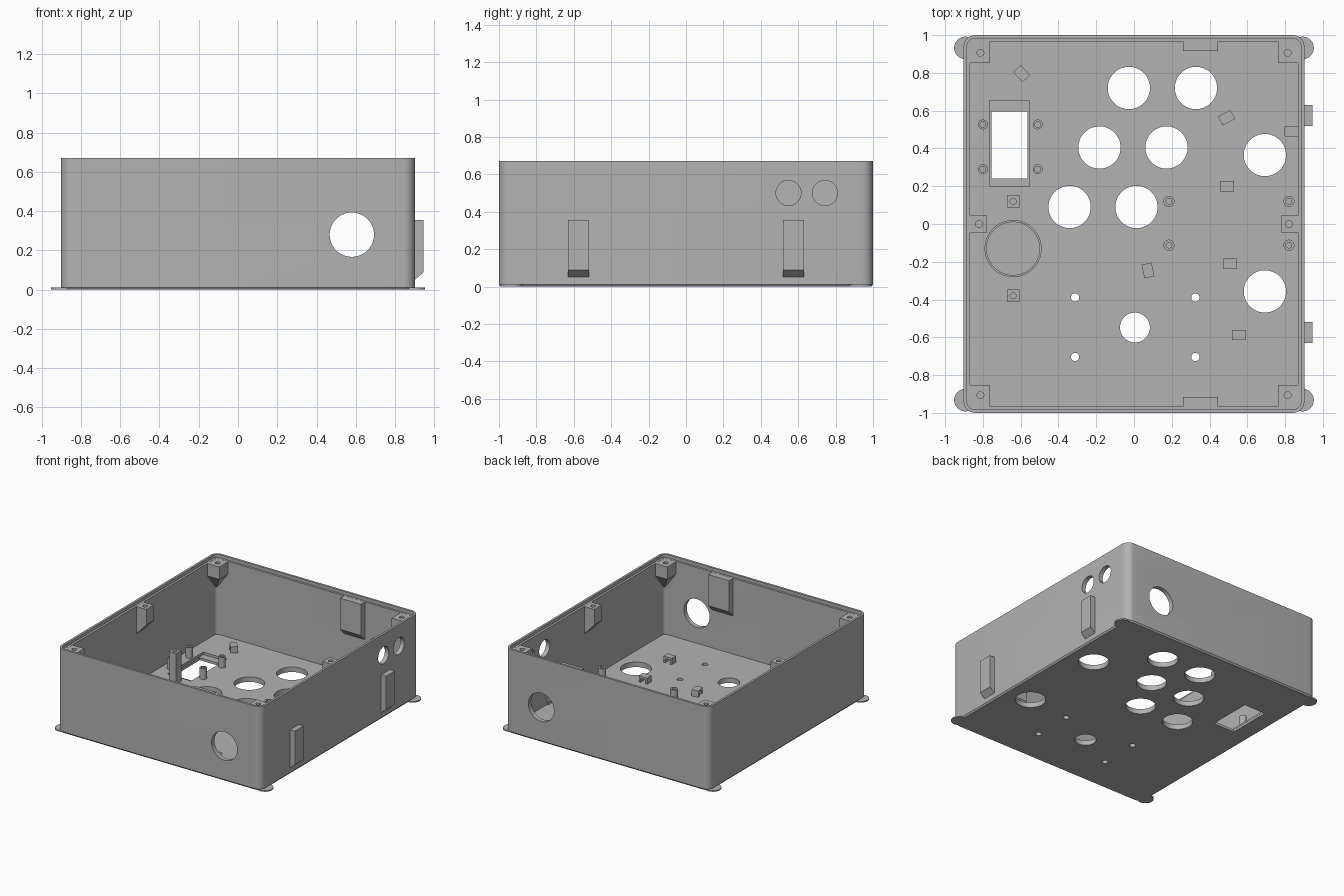
import bpy, bmesh, math
from mathutils import Matrix, Vector

if "Cube" in bpy.data.objects:
    bpy.data.objects.remove(bpy.data.objects["Cube"])

gray = bpy.data.materials.new("plastic_gray")
gray.diffuse_color = (0.45, 0.45, 0.45, 1)
gray.use_nodes = True
gray.node_tree.nodes["Principled BSDF"].inputs["Base Color"].default_value = gray.diffuse_color

HX, HY, TOP, LEDGE, FLOOR = 0.902, 1.0, 0.67, 0.645, 0.04
IX, IY = 0.867, 0.965          # inner wall faces


def finish(bm, name):
    bmesh.ops.recalc_face_normals(bm, faces=bm.faces)
    me = bpy.data.meshes.new(name)
    bm.to_mesh(me)
    bm.free()
    ob = bpy.data.objects.new(name, me)
    bpy.context.collection.objects.link(ob)
    me.materials.append(gray)
    return ob


def activate(ob):
    bpy.ops.object.select_all(action='DESELECT')
    ob.select_set(True)
    bpy.context.view_layer.objects.active = ob


def smooth(ob):
    activate(ob)
    bpy.ops.object.shade_smooth_by_angle(angle=math.radians(30))


def hull(name, pts):
    bm = bmesh.new()
    for p in pts:
        bm.verts.new(p)
    bmesh.ops.convex_hull(bm, input=bm.verts)
    bmesh.ops.dissolve_limit(bm, angle_limit=0.01, verts=bm.verts, edges=bm.edges)
    return finish(bm, name)


def block(x0, x1, y0, y1, z0, z1):
    return [(x, y, z) for x in (x0, x1) for y in (y0, y1) for z in (z0, z1)]


def add_cyl(bm, center, r, depth, axis='Z', seg=48):
    rot = {'X': Matrix.Rotation(math.pi / 2, 4, 'Y'),
           'Y': Matrix.Rotation(math.pi / 2, 4, 'X'), 'Z': Matrix()}[axis]
    bmesh.ops.create_cone(bm, cap_ends=True, segments=seg, radius1=r, radius2=r,
                          depth=depth, matrix=Matrix.Translation(center) @ rot)


def add_box(bm, x0, x1, y0, y1, z0, z1):
    m = Matrix.Translation(((x0 + x1) / 2, (y0 + y1) / 2, (z0 + z1) / 2))
    bmesh.ops.create_cube(bm, size=1, matrix=m @ Matrix.Diagonal((x1 - x0, y1 - y0, z1 - z0, 1)))


def cut(ob, bm):
    cutter = finish(bm, "cutter")
    mod = ob.modifiers.new("cut", 'BOOLEAN')
    mod.object, mod.operation, mod.solver = cutter, 'DIFFERENCE', 'EXACT'
    activate(ob)
    bpy.ops.object.modifier_apply(modifier=mod.name)
    bpy.data.objects.remove(cutter)


def drill(ob, x, y, z, r, depth):
    bm = bmesh.new()
    add_cyl(bm, (x, y, z), r, depth * 2, seg=24)
    cut(ob, bm)


def tube(name, x, y, z0, z1, r_out, r_in, seg=32):
    bm = bmesh.new()
    rings = []
    for r, z in ((r_out, z0), (r_out, z1), (r_in, z1), (r_in, z0)):
        rings.append([bm.verts.new((x + r * math.cos(t * 2 * math.pi / seg),
                                    y + r * math.sin(t * 2 * math.pi / seg), z)) for t in range(seg)])
    for a, b in zip(rings, rings[1:] + rings[:1]):
        for i in range(seg):
            j = (i + 1) % seg
            bm.faces.new((a[i], a[j], b[j], b[i]))
    smooth(finish(bm, name))


# Case shell: rounded rectangles lofted up the outside and down the inside
def ring(bm, hx, hy, r, z, n=8):
    out = []
    for q, (sx, sy) in enumerate(((1, 1), (-1, 1), (-1, -1), (1, -1))):
        for k in range(n + 1):
            a = (q + k / n) * math.pi / 2
            out.append(bm.verts.new((sx * (hx - r) + r * math.cos(a),
                                     sy * (hy - r) + r * math.sin(a), z)))
    return out


bm = bmesh.new()
loops = [ring(bm, *s) for s in (
    (HX - 0.01, HY - 0.01, 0.05, 0.0), (HX, HY, 0.06, 0.012), (HX, HY, 0.06, TOP),
    (0.884, 0.982, 0.042, TOP), (0.884, 0.982, 0.042, LEDGE),
    (IX, IY, 0.025, LEDGE), (IX, IY, 0.025, FLOOR))]
for a, b in zip(loops, loops[1:]):
    for i in range(len(a)):
        j = (i + 1) % len(a)
        bm.faces.new((a[i], a[j], b[j], b[i]))
bm.faces.new(loops[0])
bm.faces.new(loops[-1])
case = finish(bm, "case_shell")

# Openings in floor and walls
bm = bmesh.new()
for x, y in ((-0.027, 0.72), (0.328, 0.72), (-0.183, 0.405), (0.172, 0.405),
             (-0.341, 0.09), (0.013, 0.09), (0.693, 0.365), (0.693, -0.357)):
    add_cyl(bm, (x, y, 0), 0.112, 0.2)
add_cyl(bm, (0.005, -0.548, 0), 0.079, 0.2)
for x in (-0.312, 0.325):
    for y in (-0.389, -0.704):
        add_cyl(bm, (x, y, 0), 0.022, 0.2, seg=24)
for s in (-1, 1):
    add_cyl(bm, (0.58, s, 0.28), 0.113, 0.2, 'Y')
for y in (0.548, 0.743):
    add_cyl(bm, (HX, y, 0.5), 0.067, 0.2, 'X')
add_box(bm, -0.754, -0.563, 0.24, 0.595, -0.1, 0.1)
cut(case, bm)
bm = bmesh.new()
add_box(bm, -0.764, -0.553, 0.198, 0.653, 0.02, 0.1)   # recess round the window
cut(case, bm)
smooth(case)

for sx in (-1, 1):
    for sy in (-1, 1):
        # Thin corner ears under the case
        bm = bmesh.new()
        add_cyl(bm, (sx * 0.892, sy * 0.932, 0.005), 0.06, 0.01)
        ear = finish(bm, "corner_ear")
        smooth(ear)
        # Corner screw bosses, tapering into the corner
        x0, x1, y0, y1 = 0.762, IX + 0.004, 0.852, IY + 0.004
        pts = block(x0, x1, y0, y1, 0.545, LEDGE - 0.001) + [(x1, y1, 0.40)]
        boss = hull("corner_boss", [(sx * x, sy * y, z) for x, y, z in pts])
        drill(boss, sx * 0.813, sy * 0.906, LEDGE, 0.018, 0.08)
    # Side screw bosses
    pts = block(0.778, IX + 0.004, -0.046, 0.046, 0.52, LEDGE - 0.001)
    pts += [(IX + 0.004, -0.046, 0.42), (IX + 0.004, 0.046, 0.42)]
    boss = hull("side_boss", [(sx * x, y, z) for x, y, z in pts])
    drill(boss, sx * 0.82, 0, LEDGE, 0.018, 0.08)
    # Lid catches on the front and back walls
    pts = block(0.26, 0.445, 0.917, IY + 0.004, 0.395, LEDGE - 0.001)
    pts += [(0.26, IY + 0.004, 0.34), (0.445, IY + 0.004, 0.34)]
    hull("lid_catch", [(x, sx * y, z) for x, y, z in pts])
    # Outside hooks on the right wall
    y = sx * 0.575
    pts = block(HX - 0.005, 0.945, y - 0.056, y + 0.056, 0.088, 0.355)
    pts += [(HX - 0.005, y - 0.056, 0.047), (HX - 0.005, y + 0.056, 0.047)]
    hull("side_hook", pts)

# Standoffs round the window and for the circuit board
B = FLOOR - 0.005
for x in (-0.80, -0.51):
    for y in (0.29, 0.527):
        tube("window_standoff", x, y, B, 0.125, 0.026, 0.015)
for x in (0.185, 0.82):
    for y in (-0.112, 0.12):
        tube("board_standoff", x, y, B, 0.11, 0.029, 0.015)

# Round seat with its two square pillars
tube("round_seat_rim", -0.64, -0.13, B, 0.09, 0.151, 0.14, 64)
for y in (0.12, -0.38):
    pillar = hull("square_pillar", block(-0.673, -0.607, y - 0.033, y + 0.033, B, 0.285))
    drill(pillar, -0.64, y, 0.285, 0.016, 0.08)

# Cable tie loops on the floor
for x, y, ang in ((-0.595, 0.796, -48), (0.49, 0.563, 28), (0.835, 0.49, 0), (0.492, 0.2, 0),
                  (0.508, -0.21, 0), (0.555, -0.587, 0), (0.074, -0.246, -78)):
    bm = bmesh.new()
    arch = [(-0.037, B), (-0.037, 0.09), (0.037, 0.09), (0.037, B),
            (0.021, B), (0.021, 0.072), (-0.021, 0.072), (-0.021, B)]
    f = bm.faces.new([bm.verts.new((u, -0.027, z)) for u, z in arch])
    ext = bmesh.ops.extrude_face_region(bm, geom=[f])["geom"]
    bmesh.ops.translate(bm, vec=(0, 0.054, 0),
                        verts=[v for v in ext if isinstance(v, bmesh.types.BMVert)])
    bmesh.ops.transform(bm, verts=bm.verts, matrix=Matrix.Translation((x, y, 0))
                        @ Matrix.Rotation(math.radians(ang), 4, 'Z'))
    finish(bm, "cable_loop")
